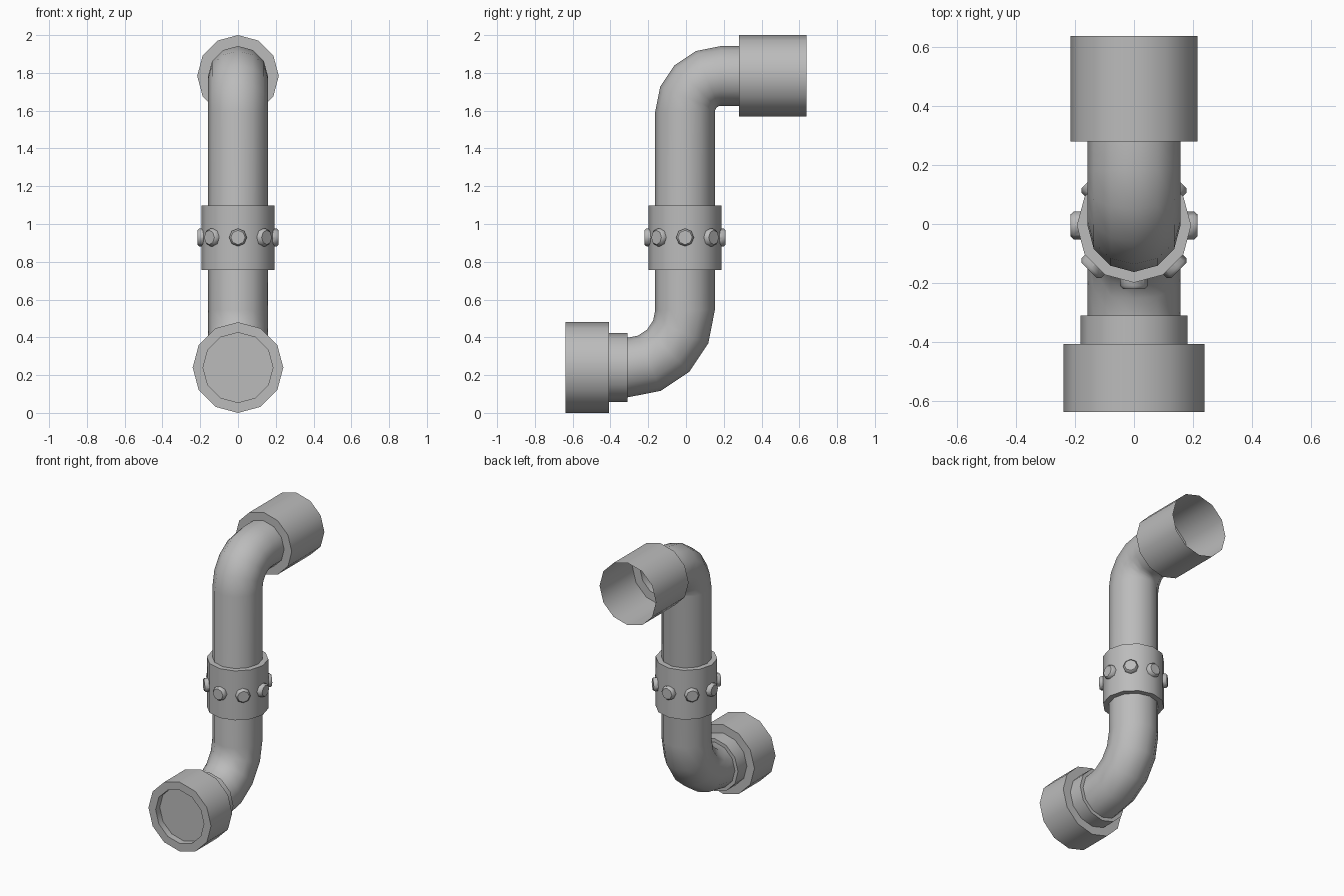
import bpy
from math import sin, cos, pi, radians

cube = bpy.data.objects.get("Cube")
if cube:
    bpy.data.objects.remove(cube)

# Single grey finish
grey = bpy.data.materials.new("pipe_grey")
grey.use_nodes = True
colour = (0.5, 0.5, 0.5, 1)
grey.diffuse_color = colour
grey.node_tree.nodes["Principled BSDF"].inputs["Base Color"].default_value = colour

AXIS_Y = -0.005   # upright run
LOW_Z, HIGH_Z = 0.24, 1.784
PIPE_R = 0.158


def tube(name, stations, sides=12, cap=False):
    """Skin rings given as (y, z, tilt, radius); optionally cap the first."""
    verts, faces = [], []
    for y, z, tilt, r in stations:
        for j in range(sides):
            a = 2 * pi * j / sides
            verts.append((r * cos(a), y - r * sin(a) * sin(tilt), z + r * sin(a) * cos(tilt)))
    for i in range(len(stations) - 1):
        for j in range(sides):
            k = (j + 1) % sides
            lo, hi = i * sides, (i + 1) * sides
            faces.append((lo + j, hi + j, hi + k, lo + k))
    if cap:
        faces.append(tuple(range(sides)))
    mesh = bpy.data.meshes.new(name)
    mesh.from_pydata(verts, [], faces)
    mesh.materials.append(grey)
    mesh.shade_smooth()
    mesh.set_sharp_from_angle(angle=radians(40))
    obj = bpy.data.objects.new(name, mesh)
    bpy.context.collection.objects.link(obj)
    return obj


def along_y(z, profile):
    return [(y, z, 0, r) for y, r in profile]


# S-shaped pipe: wide lower bend, tight upper bend, open ends
steps = [radians(22.5 * i) for i in range(5)]
low_r, high_r = 0.305, 0.19
path = [(AXIS_Y - low_r + low_r * sin(t), LOW_Z + low_r - low_r * cos(t), t, PIPE_R)
        for t in steps]
path += [(AXIS_Y + high_r - high_r * sin(t), HIGH_Z - high_r + high_r * cos(t), t, PIPE_R)
         for t in reversed(steps)]
path.append((0.28, HIGH_Z, 0, PIPE_R))
tube("pipe", path)

# Lower end: recessed socket and stepped neck
tube("lower_socket", along_y(LOW_Z, [(-0.593, 0.185), (-0.638, 0.185), (-0.638, 0.24),
                                     (-0.407, 0.24), (-0.407, 0.18)]), cap=True)
tube("lower_neck", along_y(LOW_Z, [(-0.407, 0.182), (-0.31, 0.182), (-0.31, PIPE_R)]))

# Upper end: open thin-walled socket
tube("upper_socket", along_y(HIGH_Z, [(0.28, PIPE_R), (0.28, 0.216), (0.638, 0.216)]))

# Collar around the upright run
tube("collar", [(AXIS_Y, z, pi / 2, r) for z, r in
                [(0.757, PIPE_R), (0.757, 0.194), (1.099, 0.194), (1.099, PIPE_R)]])

# Ring of chamfered bolts
for n in range(8):
    bolt = tube(f"bolt_{n + 1}", along_y(0, [(-0.215, 0.038), (-0.205, 0.047), (-0.165, 0.047)]),
                sides=8, cap=True)
    bolt.location = (0, AXIS_Y, 0.929)
    bolt.rotation_euler.z = n * pi / 4
